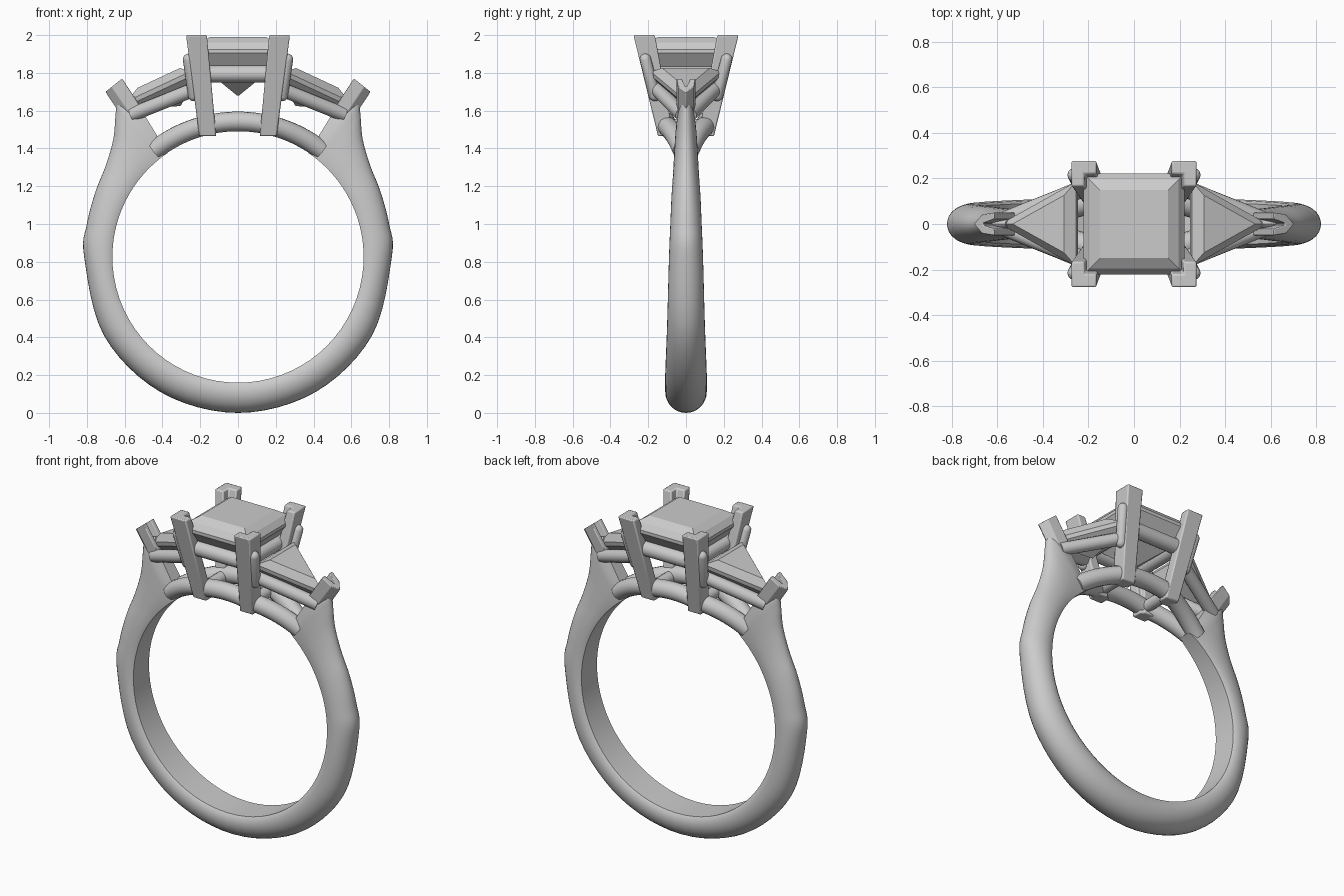
import bpy, bmesh
from math import sin, cos, pi, radians, sqrt
from mathutils import Vector

if "Cube" in bpy.data.objects:
    bpy.data.objects.remove(bpy.data.objects["Cube"])

R, CZ = 0.665, 0.825          # finger hole radius and centre height


def loft(name, rings, smooth=True, bevel=0.0):
    """Skin a list of equal-sized point loops, capping both ends."""
    bm = bmesh.new()
    vs = [[bm.verts.new(p) for p in ring] for ring in rings]
    n = len(vs[0])
    for a, b in zip(vs, vs[1:]):
        for i in range(n):
            j = (i + 1) % n
            bm.faces.new((a[i], a[j], b[j], b[i]))
    bm.faces.new(vs[0])
    bm.faces.new(vs[-1])
    bmesh.ops.recalc_face_normals(bm, faces=bm.faces)
    me = bpy.data.meshes.new(name)
    bm.to_mesh(me)
    bm.free()
    ob = bpy.data.objects.new(name, me)
    bpy.context.collection.objects.link(ob)
    if smooth:
        for p in me.polygons:
            p.use_smooth = True
        me.set_sharp_from_angle(angle=radians(35))
    if bevel:
        m = ob.modifiers.new("soft_edges", 'BEVEL')
        m.width, m.segments = bevel, 2
    return ob


def tube(name, pts, r, n=16, rounded=False):
    """Round bar along a path, optionally with domed ends."""
    pts = [Vector(p) for p in pts]
    radii = [r] * len(pts)
    if rounded:
        d = (pts[-1] - pts[0]).normalized()
        dome = [(r * sin(a), r * cos(a)) for a in (0.4, 0.8, 1.2, 1.5)]
        pts = [pts[0] - d * s for s, _ in dome[::-1]] + pts + [pts[-1] + d * s for s, _ in dome]
        radii = [c for _, c in dome[::-1]] + radii + [c for _, c in dome]
    rings = []
    for i, p in enumerate(pts):
        t = (pts[min(i + 1, len(pts) - 1)] - pts[max(i - 1, 0)]).normalized()
        side = t.cross(Vector((0, 0, 1))).normalized()
        up = side.cross(t)
        rings.append([p + (side * cos(k * 2 * pi / n) + up * sin(k * 2 * pi / n)) * radii[i]
                      for k in range(n)])
    return loft(name, rings)


# Shank stations: angle on the finger hole, outer x, outer z, half width
stations = [(0, 0, 0, .11), (30, .41, .11, .11), (60, .71, .41, .10), (90, .815, .83, .09),
            (105, .80, 1.0, .083), (117, .755, 1.17, .077), (126, .70, 1.31, .07),
            (133, .66, 1.45, .065), (139, .648, 1.58, .06), (143, .635, 1.66, .055),
            (146, .565, 1.69, .042)]
full = [(-a, -x, z, w) for a, x, z, w in stations[:0:-1]] + stations


def spline(rows, steps):
    """Catmull-Rom through rows of numbers."""
    out = []
    for i in range(len(rows) - 1):
        p = [rows[max(0, min(len(rows) - 1, i + k))] for k in (-1, 0, 1, 2)]
        for s in range(steps):
            t = s / steps
            out.append([.5 * (2 * b + (c - a) * t + (2 * a - 5 * b + 4 * c - d) * t * t
                              + (3 * b - a - 3 * c + d) * t ** 3) for a, b, c, d in zip(*p)])
    return out + [list(rows[-1])]


# Shank: flat inside, domed outside
half = [(0, .85), (.1, .96)] + [(.3 + .7 * sin(k * pi / 16), cos(k * pi / 16)) for k in range(8)]
section = half + [(1, 0)] + [(t, -y) for t, y in half[::-1]]
rings = []
for a, ox, oz, w in spline(full, 6):
    ix, iz = R * sin(radians(a)), CZ - R * cos(radians(a))
    rings.append([(ix + (ox - ix) * t, y * w, iz + (oz - iz) * t) for t, y in section])
loft("shank", rings)

# Centre stone: square cut with table, crown, girdle and pavilion
profile = [(.15, 1.99), (.195, 1.96), (.222, 1.925), (.222, 1.905), (.14, 1.79), (.005, 1.68)]
loft("centre_stone", [[(h * x, h * y, z) for x, y in ((1, 1), (-1, 1), (-1, -1), (1, -1))]
                      for h, z in profile], smooth=False)


# Centre prongs: L-shaped claws leaning outwards
def claw(x0, x1, y0, y1, nx, ny, z, sx, sy):
    pts = [(x1, y1), (x0, y1), (x0, ny), (nx, ny), (nx, y0), (x1, y0)]
    return [(sx * x, sy * y, z) for x, y in pts]


for sx in (1, -1):
    for sy in (1, -1):
        loft("centre_prong", [claw(.115, .205, .065, .148, .13, .08, 1.465, sx, sy),
                              claw(.165, .275, .165, .278, .218, .22, 2.0, sx, sy)],
             bevel=.014)

# Upper gallery rails between the centre prongs
for s in (1, -1):
    tube("upper_rail_long", [(-.19, s * .175, 1.795), (.19, s * .175, 1.795)], .045)
    tube("upper_rail_cross", [(s * .175, -.19, 1.795), (s * .175, .19, 1.795)], .04)

# Lower gallery: two arched rails that spread around the setting, plus cross bars
for s in (1, -1):
    path = []
    for k in range(33):
        x = -.44 + .88 * k / 32
        y = .11 if abs(x) < .16 else .11 - .09 * (abs(x) - .16) / .28
        path.append((x, s * y, CZ + sqrt(.718 ** 2 - x * x)))
    tube("lower_rail", path, .052)
    tube("lower_cross_bar", [(s * .16, -.11, 1.52), (s * .16, .11, 1.52)], .035)

# Side settings, mirrored left and right
tilt = radians(25)
for sx in (1, -1):
    # Triangular stone, tilted outwards
    def stone_ring(scale, h):
        ring = []
        for u, y in ((0, .185), (.365, 0), (0, -.185)):
            u, y = .12 + (u - .12) * scale, y * scale
            ring.append((sx * (.25 + u * cos(tilt) + h * sin(tilt)), y,
                         1.795 - u * sin(tilt) + h * cos(tilt)))
        return ring
    loft("side_stone", [stone_ring(s, h) for s, h in
                        ((.68, .052), (1, .012), (1, -.012), (.5, -.085), (.02, -.13))],
         smooth=False)

    for sy in (1, -1):
        # Rail under the stone edge and small rounded inner prong
        tube("side_rail", [(sx * .56, sy * .02, 1.58), (sx * .2, sy * .165, 1.725)], .038)
        tube("side_prong", [(sx * .235, sy * .165, 1.68), (sx * .262, sy * .215, 1.872)], .03,
             rounded=True)

    # V-shaped tip prong on the shank shoulder
    def chevron(cx, cz, k):
        pts = [(.055, 0), (.01, .042), (-.06, .05), (-.06, .022), (.005, .004),
               (.005, -.004), (-.06, -.022), (-.06, -.05), (.01, -.042)]
        return [(sx * (cx + u * k * .78), y * k, cz - u * k * .62) for u, y in pts]
    loft("tip_prong", [chevron(.56, 1.58, 1), chevron(.66, 1.733, 1)], bevel=.006)
